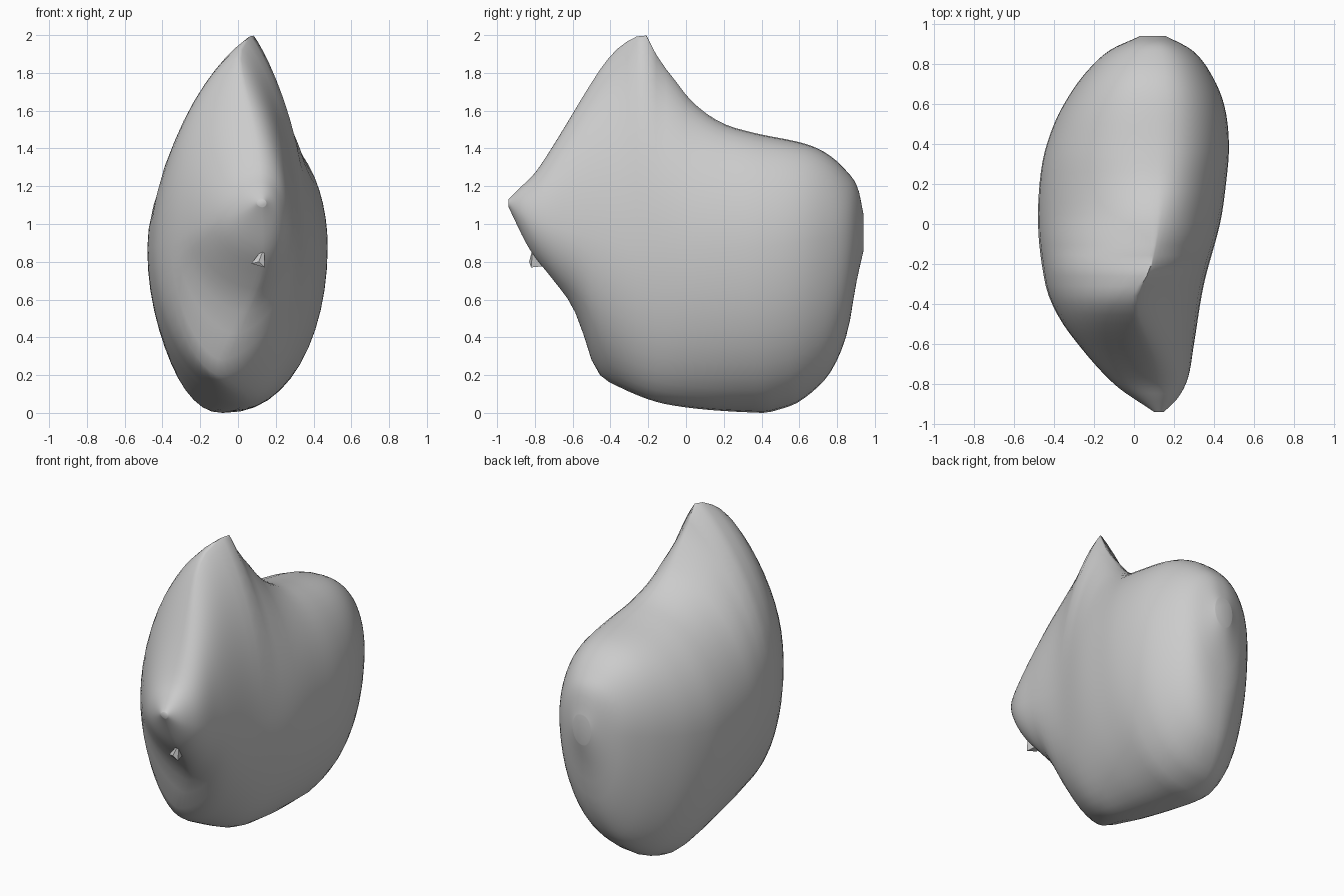
import bpy
import bmesh
import math
from mathutils import Vector

cube = bpy.data.objects.get("Cube")
if cube:
    bpy.data.objects.remove(cube, do_unlink=True)

STATIONS = 56
SIDES = 48

# Outline of the body along y: heights, side limits, and ridge positions
TOP = [(-.94, 1.13), (-.87, 1.2), (-.8, 1.27), (-.7, 1.42), (-.46, 1.81),
       (-.36, 1.93), (-.24, 2), (-.19, 1.98), (-.15, 1.88), (-.08, 1.79),
       (.03, 1.65), (.18, 1.54), (.35, 1.485), (.63, 1.425), (.75, 1.37),
       (.85, 1.28), (.91, 1.19), (.94, 1.05)]
BOTTOM = [(-.94, 1.09), (-.83, .87), (-.7, .7), (-.6, .56), (-.53, .38),
          (-.48, .23), (-.36, .14), (-.1, .045), (.4, 0), (.5, .02), (.6, .06),
          (.73, .17), (.8, .28), (.86, .45), (.9, .68), (.94, .86)]
LEFT = [(-.94, .1), (-.8, -.1), (-.55, -.32), (-.4, -.41), (-.27, -.45),
        (0, -.48), (.3, -.46), (.5, -.4), (.65, -.32), (.77, -.23),
        (.87, -.12), (.94, .03)]
RIGHT = [(-.94, .15), (-.87, .22), (-.77, .27), (-.6, .3), (-.3, .35),
         (0, .43), (.2, .46), (.4, .475), (.6, .45), (.76, .38), (.87, .29),
         (.94, .16)]
CREST = [(-.94, .13), (-.7, .1), (-.46, .01), (-.36, .01), (-.22, .08),
         (.1, .12), (.94, .1)]
KEEL = [(-.94, .13), (-.77, .13), (-.62, .07), (-.54, -.02), (-.48, -.1),
        (-.2, .02), (.1, -.01), (.4, -.08), (.65, -.05), (.94, .09)]
MIDDLE = [(-.94, 1.11), (-.85, 1.05), (-.7, .99), (-.5, .93), (-.3, .88),
          (.4, .88), (.94, .96)]
CREST_SHARPNESS = [(-.94, 1), (-.6, 1.2), (-.4, 1.5), (-.2, 1.8), (-.05, 1.55),
                   (.2, 1.05), (.5, .88), (.94, .85)]
KEEL_SHARPNESS = [(-.94, 1.2), (-.5, 1.25), (-.3, 1.05), (0, 1), (.4, .88),
                  (.94, .95)]


def sample(points, y):
    """Smooth interpolation through a short list of points."""
    last = len(points) - 1

    def slope(i):
        a, b = points[max(i - 1, 0)], points[min(i + 1, last)]
        return (b[1] - a[1]) / (b[0] - a[0])

    for i in range(last):
        (start, low), (end, high) = points[i], points[i + 1]
        if y <= end or i == last - 1:
            span = end - start
            t = min(max((y - start) / span, 0), 1)
            ease = t * t * (3 - 2 * t)
            return (low + (high - low) * ease
                    + span * slope(i) * t * (1 - t) ** 2
                    - span * slope(i + 1) * t * t * (1 - t))


def section(y):
    """One closed cross-section with its own crest, keel and side limits."""
    middle = sample(MIDDLE, y)
    ring = []
    for k in range(SIDES):
        angle = math.tau * k / SIDES
        c, s = math.cos(angle), math.sin(angle)
        side = sample(RIGHT if c > 0 else LEFT, y)
        upper = s >= 0
        ridge = sample(CREST if upper else KEEL, y)
        limit = sample(TOP if upper else BOTTOM, y)
        power = sample(CREST_SHARPNESS if upper else KEEL_SHARPNESS, y)
        x = ridge + (side - ridge) * abs(c) ** power
        z = middle + (limit - middle) * abs(s)
        ring.append(Vector((x, y, z)))
    return ring


def finish(bm, name, material):
    bmesh.ops.recalc_face_normals(bm, faces=bm.faces[:])
    mesh = bpy.data.meshes.new(name)
    bm.to_mesh(mesh)
    bm.free()
    mesh.materials.append(material)
    obj = bpy.data.objects.new(name, mesh)
    bpy.context.collection.objects.link(obj)
    return obj


# Plain stone colour
stone = bpy.data.materials.new("stone_grey")
stone.use_nodes = True
colour = (.6, .6, .6, 1)
stone.diffuse_color = colour
stone.node_tree.nodes["Principled BSDF"].inputs["Base Color"].default_value = colour

# Main body, lofted from front to back
bm = bmesh.new()
rings = []
for i in range(STATIONS + 1):
    y = -.94 * math.cos(math.pi * i / STATIONS)
    rings.append([bm.verts.new(p) for p in section(y)])
for first, second in zip(rings, rings[1:]):
    for k in range(SIDES):
        n = (k + 1) % SIDES
        bm.faces.new((first[k], first[n], second[n], second[k]))
bm.faces.new(rings[0])
bm.faces.new(rings[-1])
body = finish(bm, "stone_body", stone)
bpy.ops.object.select_all(action="DESELECT")
body.select_set(True)
bpy.context.view_layer.objects.active = body
bpy.ops.object.shade_smooth_by_angle(angle=math.radians(60))

# Small chipped spur beneath the nose
bm = bmesh.new()
corners = [(.07, -.81, .79), (.14, -.82, .77), (.14, -.81, .88),
           (.12, -.72, .78), (.11, -.83, .8)]
bmesh.ops.convex_hull(bm, input=[bm.verts.new(p) for p in corners])
finish(bm, "chipped_spur", stone)
